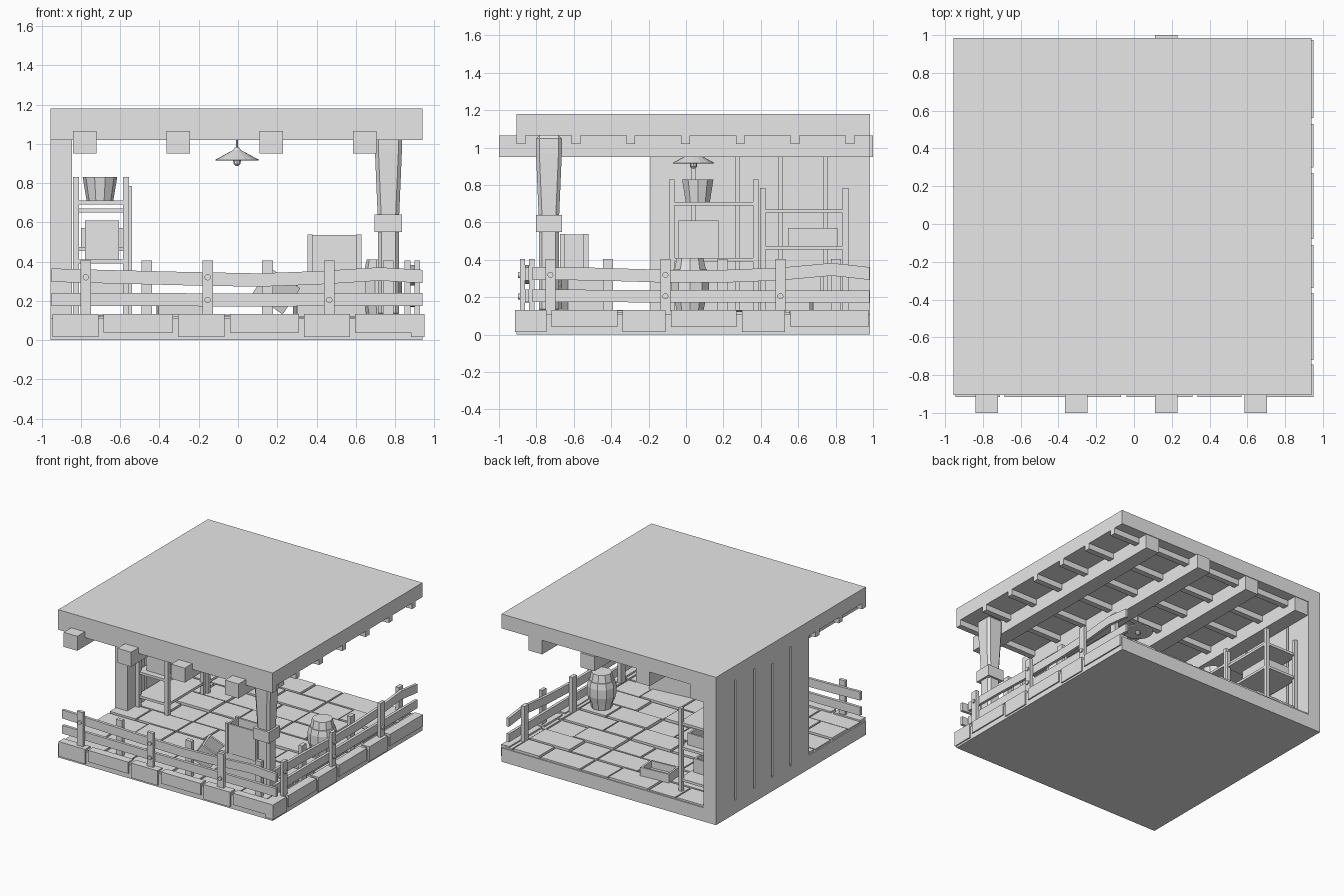
import bpy, bmesh, math, random
from mathutils import Vector, Matrix

random.seed(4)
cube = bpy.data.objects.get("Cube")
if cube:
    bpy.data.objects.remove(cube, do_unlink=True)

grey = bpy.data.materials.new("plain grey")
grey.use_nodes = True
grey.diffuse_color = (0.8, 0.8, 0.8, 1)
grey.node_tree.nodes["Principled BSDF"].inputs["Base Color"].default_value = (0.8, 0.8, 0.8, 1)


def finish(name, bm):
    bmesh.ops.recalc_face_normals(bm, faces=bm.faces)
    mesh = bpy.data.meshes.new(name)
    bm.to_mesh(mesh)
    bm.free()
    mesh.materials.append(grey)
    ob = bpy.data.objects.new(name, mesh)
    bpy.context.scene.collection.objects.link(ob)
    return ob


def add_box(bm, x, y, z, rot=None):
    """Add a box from (low, high) pairs, optionally turned about its centre."""
    mid = Vector([(p[0] + p[1]) / 2 for p in (x, y, z)])
    size = [p[1] - p[0] for p in (x, y, z)]
    turn = rot if rot else Matrix()
    bmesh.ops.create_cube(bm, size=1, matrix=Matrix.Translation(mid) @ turn @ Matrix.Diagonal((*size, 1)))


def boxes(name, items):
    bm = bmesh.new()
    for item in items:
        add_box(bm, *item)
    return finish(name, bm)


def lathe(name, profile, centre, sides, turn=0.0, stretch=1.0):
    """Stack rings of (radius, z) into a closed solid."""
    bm = bmesh.new()
    rings = []
    for r, z in profile:
        angles = [turn + 2 * math.pi * i / sides for i in range(sides)]
        rings.append([bm.verts.new((centre[0] + r * math.cos(a), centre[1] + stretch * r * math.sin(a), z))
                      for a in angles])
    for low, high in zip(rings, rings[1:]):
        for i in range(sides):
            j = (i + 1) % sides
            bm.faces.new((low[i], low[j], high[j], high[i]))
    bm.faces.new(rings[0])
    bm.faces.new(rings[-1])
    return finish(name, bm)


def open_crate(name, x, y, z, t=0.015, rot=None):
    """Box with four walls and a floor."""
    parts = [(x, y, (z[0], z[0] + t))]
    parts += [((a, a + t), y, z) for a in (x[0], x[1] - t)]
    parts += [((x[0] + t, x[1] - t), (b, b + t), z) for b in (y[0], y[1] - t)]
    ob = boxes(name, parts)
    if rot:
        mid = Vector(((x[0] + x[1]) / 2, (y[0] + y[1]) / 2, (z[0] + z[1]) / 2))
        ob.data.transform(Matrix.Translation(mid) @ rot @ Matrix.Translation(-mid))
    return ob


X = (-0.955, 0.94)
Y = (-0.905, 0.985)

# Base slab and staggered floor tiles
boxes("base_slab", [(X, Y, (0, 0.11))])
tiles = []
row_depth = 0.21
for row in range(9):
    y0 = Y[0] + row * row_depth
    x0 = X[0] + 0.01
    wide = row % 2 == 0
    while x0 < X[1] - 0.05:
        x1 = min(x0 + (0.36 if wide else 0.24), X[1])
        tiles.append(((x0, x1 - 0.015), (y0 + 0.008, y0 + row_depth - 0.008),
                      (0.1, random.uniform(0.118, 0.132))))
        x0, wide = x1, not wide
boxes("floor_tiles", tiles)

# Edge stones along the front and the fenced side
front = [(-0.945, -0.71), (-0.685, -0.33), (-0.305, -0.07), (-0.04, 0.31), (0.335, 0.57), (0.595, 0.95)]
side = [(-0.915, -0.745), (-0.72, -0.365), (-0.34, -0.11), (-0.08, 0.27), (0.3, 0.53), (0.56, 0.975)]
boxes("front_edge_stones", [(s, (-0.915, -0.85), (0.04 if i % 2 else 0.015, 0.133)) for i, s in enumerate(front)])
boxes("side_edge_stones", [((0.88, 0.95), s, (0.015 if i % 2 == 0 else 0.04, 0.133)) for i, s in enumerate(side)])

# Roof slab, cross joists and long beams
boxes("roof_slab", [(X, Y, (1.065, 1.18))])
boxes("roof_joists", [(X, (y, y + 0.047), (1.02, 1.07)) for y in [Y[0] + 0.293 * i for i in range(7)]])
boxes("roof_beams", [((x - 0.06, x + 0.06), (-1, 1.0 if i == 2 else 0.98), (0.95, 1.066))
                     for i, x in enumerate((-0.78, -0.305, 0.17, 0.645))])

# Board wall with a thin core behind the gaps
cuts = [-0.19, 0.04, 0.275, 0.505, 0.745, 0.985]
boxes("wall_boards", [((-0.955, -0.845), (a + (0.009 if i else 0), b - (0.009 if i < 4 else 0)), (0.1, 1.066))
                      for i, (a, b) in enumerate(zip(cuts, cuts[1:]))])
boxes("wall_core", [((-0.925, -0.87), (-0.18, 0.975), (0.1, 1.066))])

# Corner post: square, flared at the top, with a band
root = math.sqrt(2)
post = lathe("corner_post", [(0.054 * root, 0.12), (0.054 * root, 0.6), (0.055 * root, 0.64),
                             (0.069 * root, 0.97), (0.069 * root, 1.066)],
             (0.766, -0.733), 4, math.pi / 4)
bevel = post.modifiers.new("soft_edges", 'BEVEL')
bevel.width = 0.018
bevel.segments = 1
bevel.limit_method = 'ANGLE'
bevel.angle_limit = math.radians(45)
boxes("post_band", [((0.696, 0.836), (-0.803, -0.663), (0.55, 0.64))])


# Fences: wavy rails with posts on both faces, and round bolts
def rail(bm, points, height, thick, place):
    sections = []
    for s, z in points:
        sections.append([bm.verts.new(place(s, d, h)) for d, h in
                         ((0, z), (thick, z), (thick, z + height), (0, z + height))])
    for a, b in zip(sections, sections[1:]):
        for i in range(4):
            j = (i + 1) % 4
            bm.faces.new((a[i], a[j], b[j], b[i]))
    bm.faces.new(sections[0])
    bm.faces.new(sections[-1])


def fence(name, place, upper, lower, outer, inner, axis):
    bm = bmesh.new()
    rail(bm, upper, 0.068, 0.022, place)
    rail(bm, lower, 0.066, 0.022, place)
    finish(name + "_rails", bm)
    posts = []
    for centres, depth in ((outer, (-0.026, 0)), (inner, (0.022, 0.053))):
        for c in centres:
            p, q = place(c - 0.027, depth[0], 0.12), place(c + 0.027, depth[1], 0.405)
            posts.append([tuple(sorted(v)) for v in zip(p, q)])
    boxes(name + "_posts", posts)
    bm = bmesh.new()
    spin = Matrix.Rotation(math.pi / 2, 4, axis)
    for c, z in ((outer[0], 0.32), (outer[1], 0.32), (outer[1], 0.205), (outer[2], 0.205)):
        bmesh.ops.create_cone(bm, cap_ends=True, segments=12, radius1=0.016, radius2=0.016, depth=0.016,
                              matrix=Matrix.Translation(place(c, -0.028, z)) @ spin)
    finish(name + "_bolts", bm)


fence("front_fence", lambda s, d, z: (s, -0.862 + d, z),
      [(-0.95, 0.297), (-0.7, 0.29), (-0.3, 0.28), (0.1, 0.272), (0.4, 0.283), (0.72, 0.303), (0.94, 0.29)],
      [(-0.95, 0.175), (0, 0.172), (0.94, 0.174)],
      (-0.775, -0.155, 0.465), (-0.465, 0.15, 0.765), 'X')
fence("side_fence", lambda s, d, z: (0.9 - d, s, z),
      [(-0.82, 0.293), (-0.5, 0.29), (-0.1, 0.278), (0.2, 0.278), (0.5, 0.29), (0.78, 0.315), (0.98, 0.293)],
      [(-0.82, 0.175), (0, 0.172), (0.98, 0.17)],
      (-0.725, -0.11, 0.505), (-0.418, 0.195, 0.803), 'Y')

# Hanging lamp
lathe("lamp_cord", [(0.005, 0.96), (0.005, 1.066)], (-0.005, 0.04), 6)
lathe("lamp_shade", [(0.105, 0.914), (0.112, 0.918), (0.02, 0.968), (0.012, 0.98)], (-0.005, 0.04), 16)
lathe("lamp_bulb", [(0.008, 0.888), (0.018, 0.898), (0.02, 0.918)], (-0.005, 0.04), 8)


# Two shelf racks against the wall
def rack(name, x, y, top, shelves):
    t = 0.03
    parts = [((a, a + t), (b, b + t), (0.12, top)) for a in (x[0], x[1] - t) for b in (y[0], y[1] - t)]
    parts += [((x[0] + 0.005, x[1] - 0.005), (y[0] + 0.005, y[1] - 0.005), (z, z + 0.02)) for z in shelves]
    boxes(name, parts)


rack("tall_rack", (-0.84, -0.555), (-0.092, 0.388), 0.83, (0.2, 0.39, 0.69))
rack("short_rack", (-0.84, -0.54), (0.395, 0.868), 0.785, (0.2, 0.455, 0.65))

# Things on the racks and the floor
lathe("shelf_bucket", [(0.068, 0.71), (0.088, 0.83), (0.078, 0.83), (0.06, 0.73)], (-0.703, 0.063), 10)
open_crate("shelf_crate", (-0.78, -0.605), (-0.04, 0.175), (0.41, 0.61))
open_crate("long_shelf_crate", (-0.8, -0.58), (0.545, 0.81), (0.475, 0.57))
open_crate("low_shelf_crate", (-0.8, -0.57), (0.5, 0.72), (0.22, 0.33))
open_crate("floor_crate", (-0.41, -0.17), (0.67, 0.82), (0.125, 0.195), rot=Matrix.Rotation(0.08, 4, 'Z'))

# Faceted barrel with hoops
lathe("barrel", [(0.075, 0.125), (0.088, 0.19), (0.095, 0.19), (0.106, 0.235), (0.106, 0.305),
                 (0.095, 0.35), (0.088, 0.35), (0.075, 0.41)], (0.73, 0.022), 10)

# Upright crate, low crate and a tipped crate beside the corner post
open_crate("upright_crate", (0.37, 0.61), (-0.665, -0.53), (0.3, 0.535))
boxes("upright_crate_trim", [((a, a + 0.025), (b, b + 0.025), (0.3, 0.538))
                             for a in (0.355, 0.603) for b in (-0.673, -0.547)])
boxes("low_crate", [((0.29, 0.64), (-0.65, -0.45), (0.12, 0.305), Matrix.Rotation(0.1, 4, 'Z'))])
open_crate("tipped_crate", (0.12, 0.27), (-0.72, -0.57), (0.17, 0.33),
           rot=Matrix.Rotation(0.6, 4, 'Y') @ Matrix.Rotation(0.3, 4, 'Z'))
